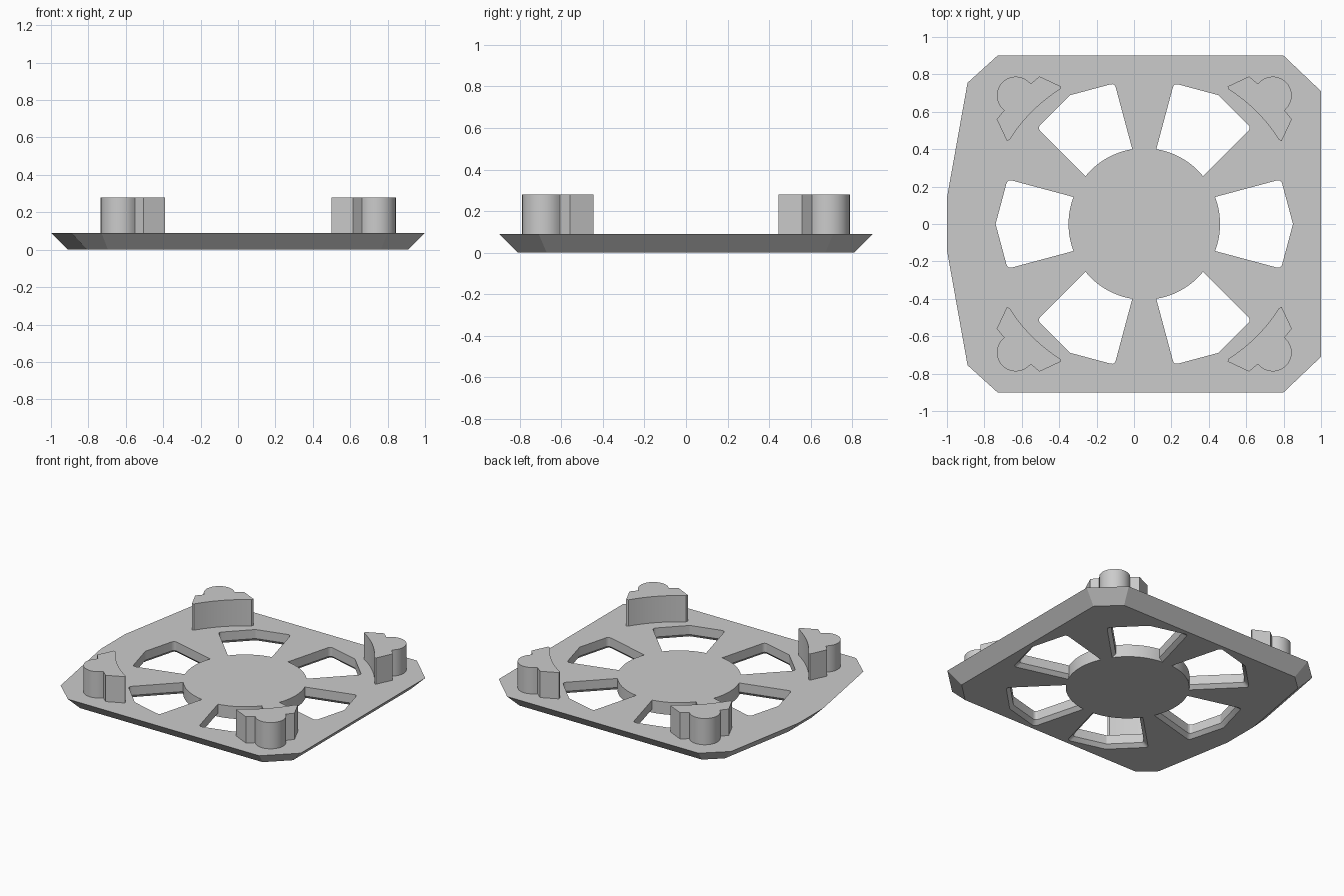
import bpy, bmesh
from math import sin, cos, tan, pi, radians, sqrt, atan2, hypot
from mathutils import Vector, Matrix

if "Cube" in bpy.data.objects:
    bpy.data.objects.remove(bpy.data.objects["Cube"])

HUB_X = 0.055       # wheel centre, slightly off the plate centre
THICK = 0.09        # plate thickness, also its edge slope
FOOT_TOP = 0.28

grey = bpy.data.materials.new("mid_grey")
grey.use_nodes = True
grey.diffuse_color = (0.6, 0.6, 0.6, 1)
grey.node_tree.nodes["Principled BSDF"].inputs["Base Color"].default_value = (0.6, 0.6, 0.6, 1)


def loft(bm, rings):
    """Closed solid through rings of (outline, z)."""
    loops = [[bm.verts.new((p[0], p[1], z)) for p in pts] for pts, z in rings]
    n = len(loops[0])
    for a, b in zip(loops, loops[1:]):
        for i in range(n):
            j = (i + 1) % n
            bm.faces.new((a[i], a[j], b[j], b[i]))
    bm.faces.new(loops[0][::-1])
    bm.faces.new(loops[-1])


def finish(name, bm):
    bmesh.ops.recalc_face_normals(bm, faces=bm.faces)
    mesh = bpy.data.meshes.new(name)
    bm.to_mesh(mesh)
    bm.free()
    mesh.materials.append(grey)
    obj = bpy.data.objects.new(name, mesh)
    bpy.context.collection.objects.link(obj)
    return obj


def smooth(obj):
    bpy.ops.object.select_all(action='DESELECT')
    obj.select_set(True)
    bpy.context.view_layer.objects.active = obj
    bpy.ops.object.shade_smooth_by_angle(angle=radians(25))


def arc(cx, cy, r, a0, a1, n):
    return [(cx + r * cos(a0 + (a1 - a0) * i / n), cy + r * sin(a0 + (a1 - a0) * i / n))
            for i in range(n + 1)]


def inset(points, d):
    """Move every edge of a counter-clockwise outline inward by d."""
    pts = [Vector(p) for p in points]
    out = []
    for i, p in enumerate(pts):
        e1 = (p - pts[i - 1]).normalized()
        e2 = (pts[(i + 1) % len(pts)] - p).normalized()
        n1, n2 = Vector((-e1.y, e1.x)), Vector((-e2.y, e2.x))
        out.append(p + (n1 + n2) * d / (1 + n1.dot(n2)))
    return out


def window(grow):
    """Wheel window pointing along +x, widened by grow except at the hub."""
    r, t = 0.405, tan(radians(15))
    c = 0.043 + grow / cos(radians(15))
    tip = 0.795 + grow / cos(radians(15))
    # side line y = c + t x meets the hub circle and the outer edge x = tip - t y
    xi = (-c * t + sqrt(r * r * (1 + t * t) - c * c)) / (1 + t * t)
    ang = atan2(c + t * xi, xi)
    xo = (tip - t * c) / (1 + t * t)
    corner = Vector((xo, c + t * xo))
    a = corner - Vector((1, t)).normalized() * 0.025
    b = corner + Vector((t, -1)).normalized() * 0.025
    bend = [a * (1 - s) ** 2 + corner * 2 * s * (1 - s) + b * s * s
            for s in (0, 0.25, 0.5, 0.75, 1)]
    lower = [Vector((p.x, -p.y)) for p in bend]
    return arc(0, 0, r, ang, -ang, 16) + lower + [Vector((tip, 0))] + bend[::-1]


# Plate with edges sloping in towards the floor
half = [(1, 0.71), (0.8, 0.9), (-0.73, 0.9), (-0.89, 0.755), (-1, 0.14)]
outline = half + [(x, -y) for x, y in reversed(half)]
bm = bmesh.new()
loft(bm, [(inset(outline, THICK), 0), (outline, THICK)])
plate = finish("base_plate", bm)

# Six windows, flared at the underside
bm = bmesh.new()
for k in range(6):
    turn = Matrix.Rotation(k * pi / 3, 2)
    rings = []
    for grow, z in ((0.05, -0.025), (0, 0.025), (0, 0.15)):
        rings.append(([turn @ Vector(p) + Vector((HUB_X, 0)) for p in window(grow)], z))
    loft(bm, rings)
cutter = finish("window_cutter", bm)
cutter.hide_render = True

bpy.context.view_layer.objects.active = plate
mod = plate.modifiers.new("windows", 'BOOLEAN')
mod.operation, mod.solver, mod.object = 'DIFFERENCE', 'EXACT', cutter
bpy.ops.object.modifier_apply(modifier=mod.name)
bpy.data.objects.remove(cutter)
smooth(plate)

# Corner feet: curved inner wall, two shoulders and a round post
shoulder = [(0.789, 0.56), (0.75, 0.607)]
post = Vector((0.687, 0.687))
start = atan2(0.607 - post.y, 0.75 - post.x)
foot = [(0.735, 0.445)] + shoulder
foot += arc(post.x, post.y, 0.101, start, pi / 2 - start, 24)[1:-1]
foot += [(y, x) for x, y in reversed(shoulder)] + [(0.445, 0.735)]
edge = radians(32)
foot += arc(0, 0, 0.849, pi / 2 - edge, edge, 16)
for sx, side in ((1, "left"), (-1, "right")):
    for sy, end in ((1, "back"), (-1, "front")):
        bm = bmesh.new()
        pts = [(HUB_X + sx * x, sy * y) for x, y in foot]
        loft(bm, [(pts, THICK - 0.005), (pts, FOOT_TOP)])
        smooth(finish(f"{end}_{side}_foot", bm))
